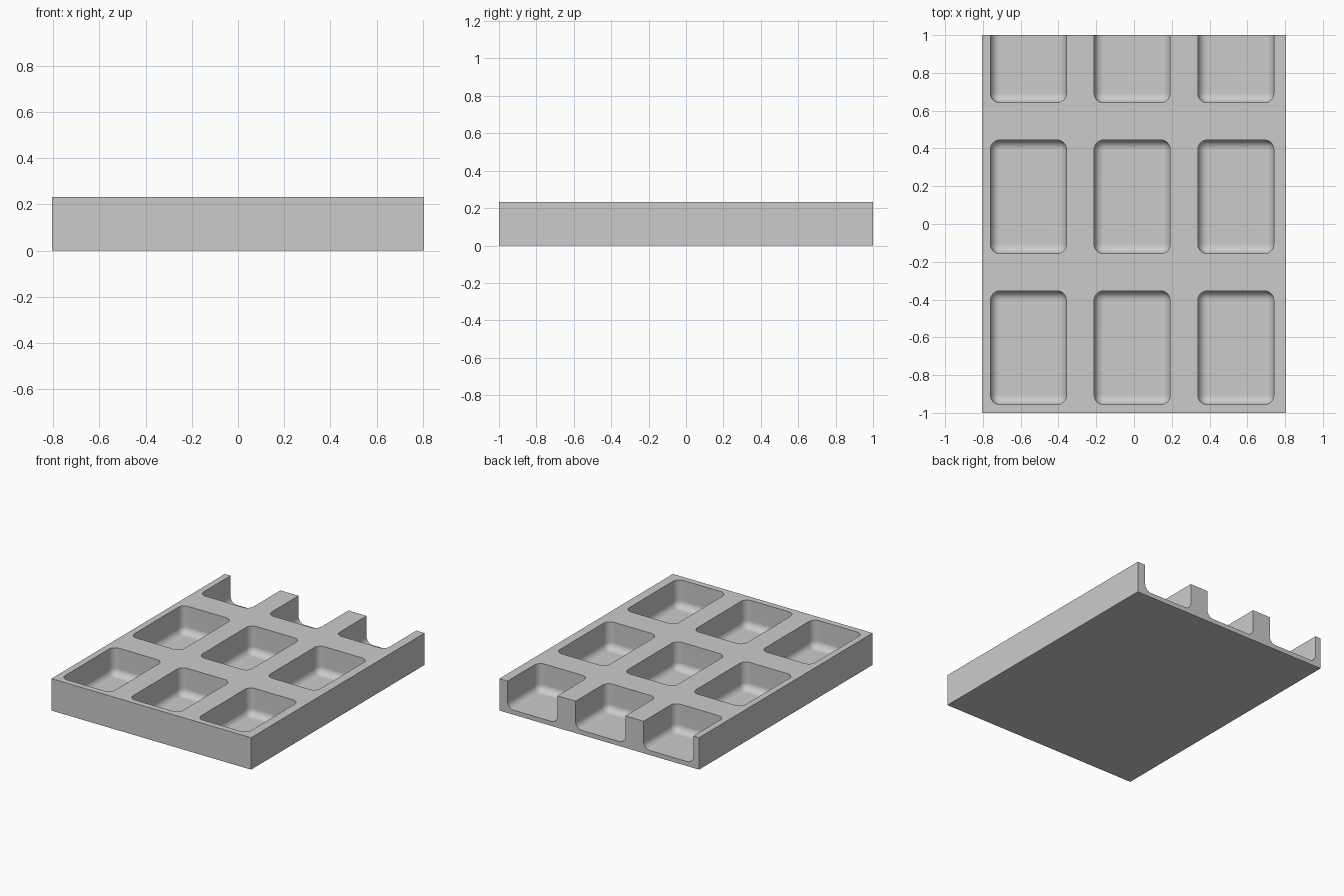
import bpy
import bmesh
import math
from mathutils import Matrix, Vector

WIDTH, LENGTH, HEIGHT = 1.612, 2.0, 0.233
FLOOR = 0.033
POCKET_W, POCKET_L, RADIUS = 0.402, 0.602, 0.05
COLUMNS = [-0.559, -0.01, 0.539]
ROWS = [-0.655, 0.144, 0.943]      # the last row runs out through the back

default = bpy.data.objects.get("Cube")
if default:
    bpy.data.objects.remove(default, do_unlink=True)

grey = bpy.data.materials.new("plain grey")
grey.use_nodes = True
grey.diffuse_color = (0.6, 0.6, 0.6, 1)
grey.node_tree.nodes["Principled BSDF"].inputs["Base Color"].default_value = grey.diffuse_color


def add_box(bm, centre, size):
    matrix = Matrix.Translation(centre) @ Matrix.Diagonal((*size, 1))
    return bmesh.ops.create_cube(bm, size=1, matrix=matrix)["verts"]


def make_object(name, bm):
    mesh = bpy.data.meshes.new(name)
    bm.to_mesh(mesh)
    bm.free()
    mesh.materials.append(grey)
    obj = bpy.data.objects.new(name, mesh)
    bpy.context.collection.objects.link(obj)
    return obj


# Solid tray block
bm = bmesh.new()
add_box(bm, (0, 0, HEIGHT / 2), (WIDTH, LENGTH, HEIGHT))
tray = make_object("tray", bm)

# Pocket cutters, rounded at the upright corners and around the floor
bm = bmesh.new()
top = HEIGHT + 0.1
for x in COLUMNS:
    for y in ROWS:
        verts = add_box(bm, Vector((x, y, (FLOOR + top) / 2)),
                        (POCKET_W, POCKET_L, top - FLOOR))
        edges = {e for v in verts for e in v.link_edges
                 if min(w.co.z for w in e.verts) < HEIGHT}
        bmesh.ops.bevel(bm, geom=list(edges), offset=RADIUS, offset_type='OFFSET',
                        segments=8, profile=0.5, affect='EDGES')
cutter = make_object("pocket_cutter", bm)
cutter.hide_render = True

# Cut the pockets out of the block
cut = tray.modifiers.new("pockets", 'BOOLEAN')
cut.operation = 'DIFFERENCE'
cut.solver = 'EXACT'
cut.object = cutter
bpy.ops.object.select_all(action='DESELECT')
tray.select_set(True)
bpy.context.view_layer.objects.active = tray
bpy.ops.object.modifier_apply(modifier=cut.name)
bpy.data.objects.remove(cutter, do_unlink=True)

# Smooth fillets with crisp rims and flat walls
bpy.ops.object.shade_smooth_by_angle(angle=math.radians(30))
normals = tray.modifiers.new("flat_walls", 'WEIGHTED_NORMAL')
normals.keep_sharp = True
